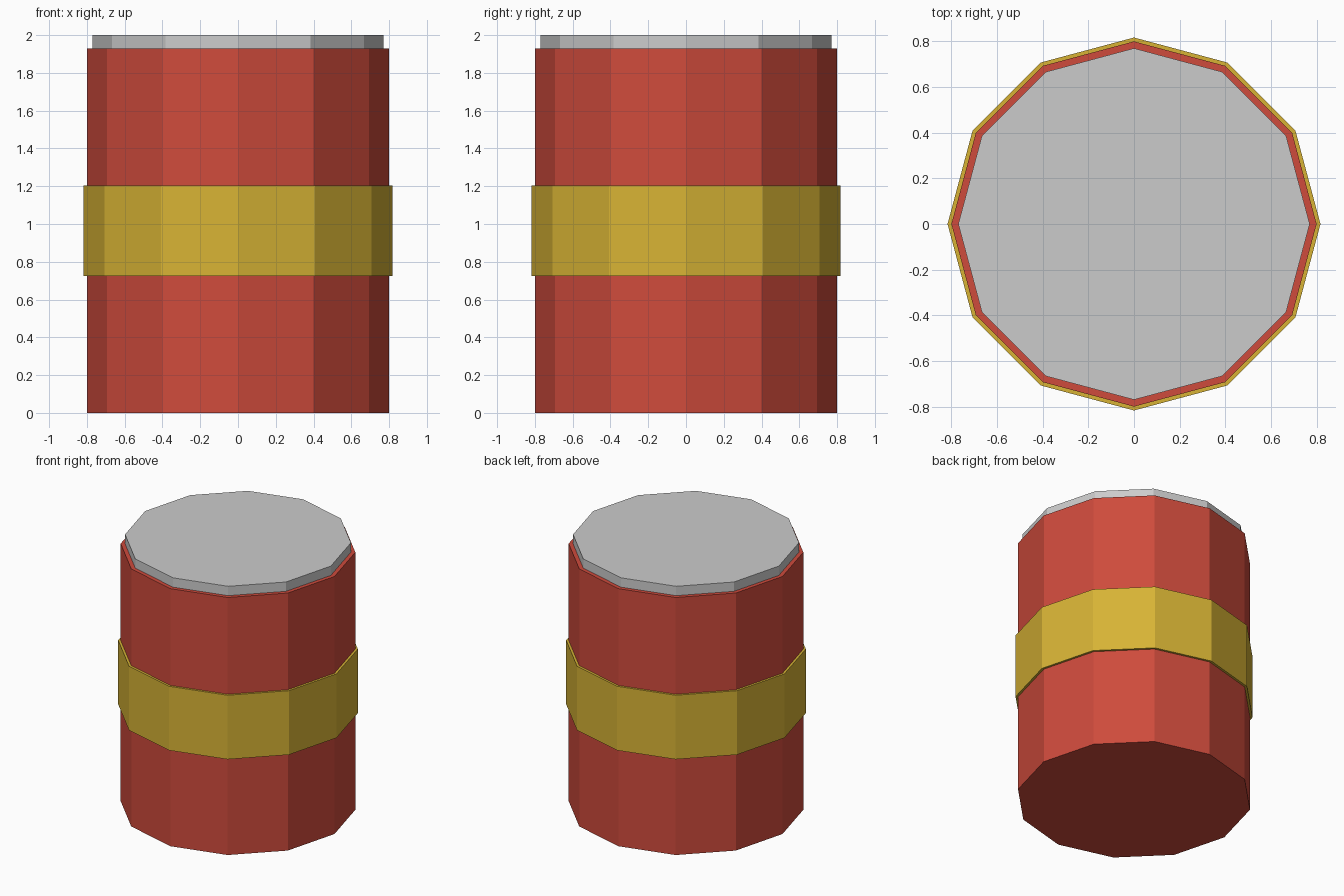
import bpy

if "Cube" in bpy.data.objects:
    bpy.data.objects.remove(bpy.data.objects["Cube"])


def material(name, color):
    mat = bpy.data.materials.new(name)
    mat.diffuse_color = (*color, 1.0)
    mat.use_nodes = True
    mat.node_tree.nodes["Principled BSDF"].inputs["Base Color"].default_value = mat.diffuse_color
    return mat


def drum(name, radius, z0, z1, mat=None):
    """Flat-shaded 12-sided cylinder between two heights."""
    bpy.ops.mesh.primitive_cylinder_add(
        vertices=12, radius=radius, depth=z1 - z0, location=(0, 0, (z0 + z1) / 2))
    obj = bpy.context.object
    obj.name = name
    if mat:
        obj.data.materials.append(mat)
    return obj


red = material("red_paint", (0.62, 0.07, 0.045))
yellow = material("yellow_paint", (0.68, 0.45, 0.035))

# Main container
drum("body", 0.80, 0.0, 1.93, red)

# Raised band around the middle
drum("band", 0.817, 0.725, 1.205, yellow)

# Slightly inset lid, seated a little into the body
drum("lid", 0.77, 1.90, 2.0)
